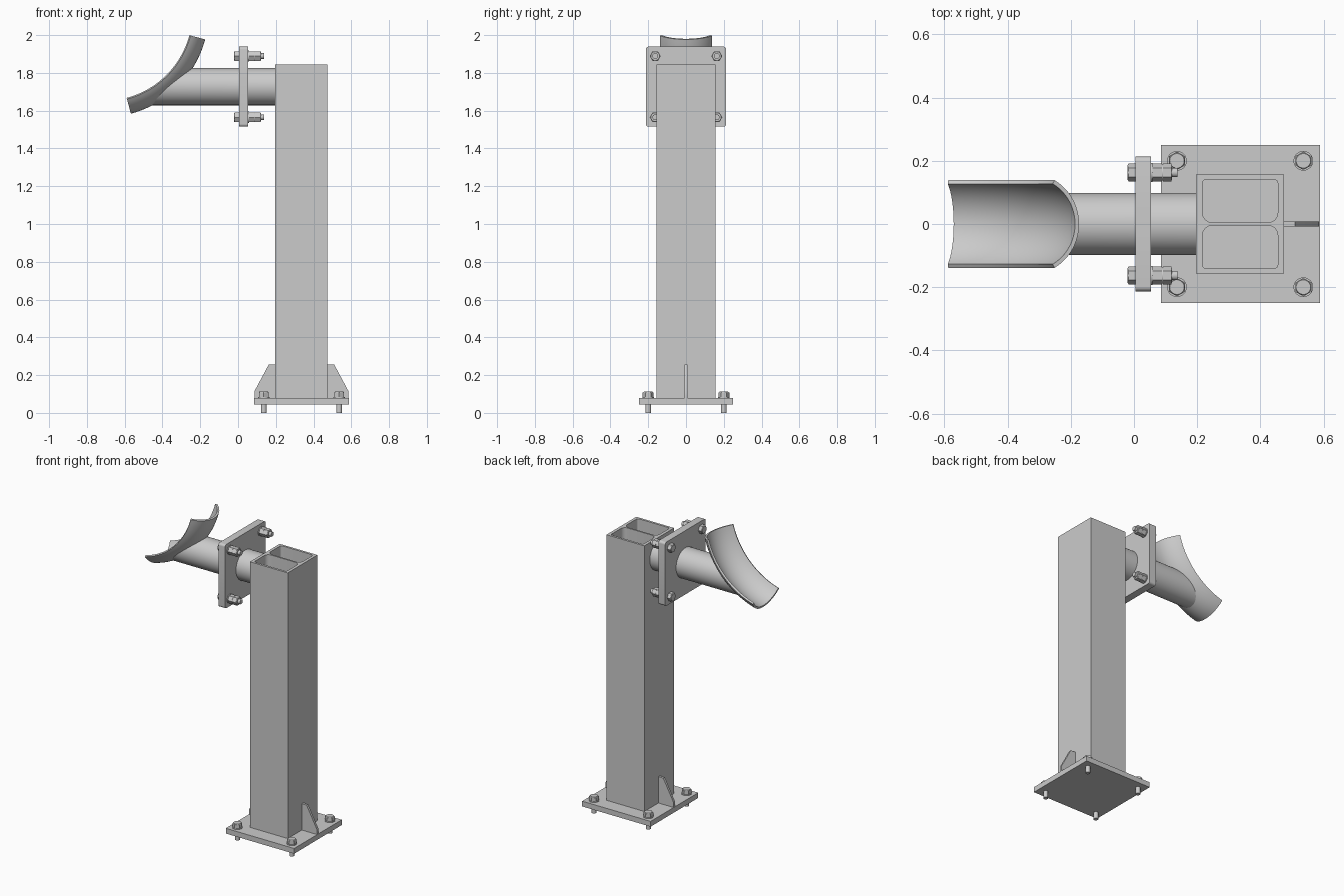
import bpy, bmesh
from math import sin, cos, pi, radians, sqrt

if "Cube" in bpy.data.objects:
    bpy.data.objects.remove(bpy.data.objects["Cube"])


def add_object(name, mesh, loc=(0, 0, 0), rot=(0, 0, 0)):
    ob = bpy.data.objects.new(name, mesh)
    ob.location, ob.rotation_euler = loc, rot
    bpy.context.collection.objects.link(ob)
    return ob


def finish(name, bm, loc=(0, 0, 0), rot=(0, 0, 0)):
    bmesh.ops.recalc_face_normals(bm, faces=bm.faces)
    mesh = bpy.data.meshes.new(name)
    bm.to_mesh(mesh)
    bm.free()
    return add_object(name, mesh, loc, rot)


def rounded_rect(x0, x1, y0, y1, radii, steps=6):
    """Outline with one radius per corner, counter-clockwise from (x1, y1)."""
    pts = []
    corners = [(x1, y1, -1, -1), (x0, y1, 1, -1), (x0, y0, 1, 1), (x1, y0, -1, 1)]
    for k, ((x, y, sx, sy), r) in enumerate(zip(corners, radii)):
        if r == 0:
            pts.append((x, y))
            continue
        for i in range(steps + 1):
            a = (k + i / steps) * pi / 2
            pts.append((x + sx * r + r * cos(a), y + sy * r + r * sin(a)))
    return pts


def prism(name, loops, depth, loc, rot=(0, 0, 0)):
    """Extrude outlines (outer first, then holes) equally to both sides."""
    cu = bpy.data.curves.new(name, 'CURVE')
    cu.dimensions, cu.fill_mode, cu.extrude = '2D', 'BOTH', depth / 2
    for loop in loops:
        sp = cu.splines.new('POLY')
        sp.points.add(len(loop) - 1)
        for p, (x, y) in zip(sp.points, loop):
            p.co = (x, y, 0, 1)
        sp.use_cyclic_u = True
    tmp = add_object(name + "_outline", cu)
    dg = bpy.context.evaluated_depsgraph_get()
    mesh = bpy.data.meshes.new_from_object(tmp.evaluated_get(dg))
    bm = bmesh.new()
    bm.from_mesh(mesh)
    bpy.data.objects.remove(tmp)
    bpy.data.curves.remove(cu)
    bpy.data.meshes.remove(mesh)
    bmesh.ops.remove_doubles(bm, verts=bm.verts, dist=1e-5)
    return finish(name, bm, loc, rot)


def loft(name, rings, closed):
    """Skin equal-length closed rings; either join the ends or cap them."""
    bm = bmesh.new()
    vs = [[bm.verts.new(p) for p in ring] for ring in rings]
    n = len(vs[0])
    for a, b in zip(vs, vs[1:] + vs[:1] if closed else vs[1:]):
        for i in range(n):
            j = (i + 1) % n
            bm.faces.new((a[i], a[j], b[j], b[i]))
    if not closed:
        for ring in (vs[0], vs[-1]):
            for i in range(n // 2 - 1):
                bm.faces.new((ring[i], ring[i + 1], ring[n - 2 - i], ring[n - 1 - i]))
    return finish(name, bm)


def fastener_set(name, stack, places, rot=(0, 0, 0)):
    """Stack of discs (sides, lower radius, upper radius, z0, z1), copied to each place."""
    bm = bmesh.new()
    for sides, r0, r1, z0, z1 in stack:
        g = bmesh.ops.create_cone(bm, cap_ends=True, segments=sides, radius1=r0,
                                  radius2=r1, depth=z1 - z0)
        bmesh.ops.translate(bm, verts=g['verts'], vec=(0, 0, (z0 + z1) / 2))
    first = finish(name, bm, places[0], rot)
    for p in places[1:]:
        add_object(name, first.data, p, rot)


# Base plate and hollow twin-cell column
prism("base_plate", [rounded_rect(.085, .588, -.25, .25, (0, 0, 0, 0))], .035, (0, 0, .0625))
s, b = .012, .03
column = [rounded_rect(.197, .475, -.156, .156, (0, 0, 0, 0)),
          rounded_rect(.217, .455, .005, .141, (s, s, b, b)),
          rounded_rect(.217, .455, -.141, -.005, (b, b, s, s))]
prism("column", column, 1.765, (0, 0, .9625))

# Stiffeners on both sides of the column foot
for side in (-1, 1):
    pts = [(0, .08), (.11, .08), (.11, .115), (.035, .255), (0, .255)]
    prism("foot_gusset", [[(.336 + side * (.139 + x), z) for x, z in pts]],
          .016, (0, 0, 0), (pi / 2, 0, 0))

# Anchor bolts in the base plate
fastener_set("anchor_bolt",
             [(24, .015, .015, 0, .08), (32, .031, .031, .08, .085),
              (6, .029, .029, .085, .109), (24, .025, .023, .109, .113)],
             [(x, y, 0) for x in (.136, .536) for y in (-.2, .2)])

# Flange plate and its bolts
FZ = 1.727
prism("flange_plate", [rounded_rect(-.213, .213, -.212, .212, (.015,) * 4)],
      .05, (.029, 0, FZ), (pi / 2, 0, pi / 2))
fastener_set("flange_bolt",
             [(24, .023, .025, -.021, -.018), (6, .029, .029, -.018, .004),
              (24, .015, .015, 0, .138), (32, .03, .03, .054, .059),
              (6, .029, .029, .059, .088), (24, .025, .025, .088, .091),
              (6, .029, .029, .091, .118), (24, .025, .023, .118, .121)],
             [(0, y, FZ + z) for y in (-.163, .163) for z in (-.162, .162)],
             (0, pi / 2, 0))

# Curved cradle: a 60 degree slice of a pipe bend, open towards upper left
CX, CZ, BEND, TUBE, WALL = -.711, 2.121, .396, .16, .013
N = 24
arc = [radians(-60 + 120 * i / N) for i in range(N + 1)]
section = [(TUBE * sin(a), BEND + TUBE * cos(a)) for a in arc]
section += [((TUBE - WALL) * sin(a), BEND + (TUBE - WALL) * cos(a)) for a in reversed(arc)]
rings = []
for i in range(N + 1):
    t = radians(-75 + 60 * i / N)
    rings.append([(CX + d * cos(t), y, CZ + d * sin(t)) for y, d in section])
loft("cradle", rings, False)


# Arm pipe, its far end trimmed to sit against the cradle
def pipe_ring(r, end=None):
    ring = []
    for i in range(64):
        a = 2 * pi * i / 64
        y, z = r * cos(a), FZ + r * sin(a)
        reach = BEND + sqrt((TUBE - .004) ** 2 - y * y)
        x = end if end is not None else CX + sqrt(reach ** 2 - (z - CZ) ** 2)
        ring.append((x, y, z))
    return ring


loft("arm_pipe", [pipe_ring(.0985), pipe_ring(.0985, .198),
                  pipe_ring(.086, .198), pipe_ring(.086)], True)

# Smooth the curved faces, keep the edges sharp
bpy.ops.object.select_all(action='SELECT')
bpy.context.view_layer.objects.active = bpy.context.collection.objects[0]
bpy.ops.object.shade_smooth_by_angle(angle=radians(30))
